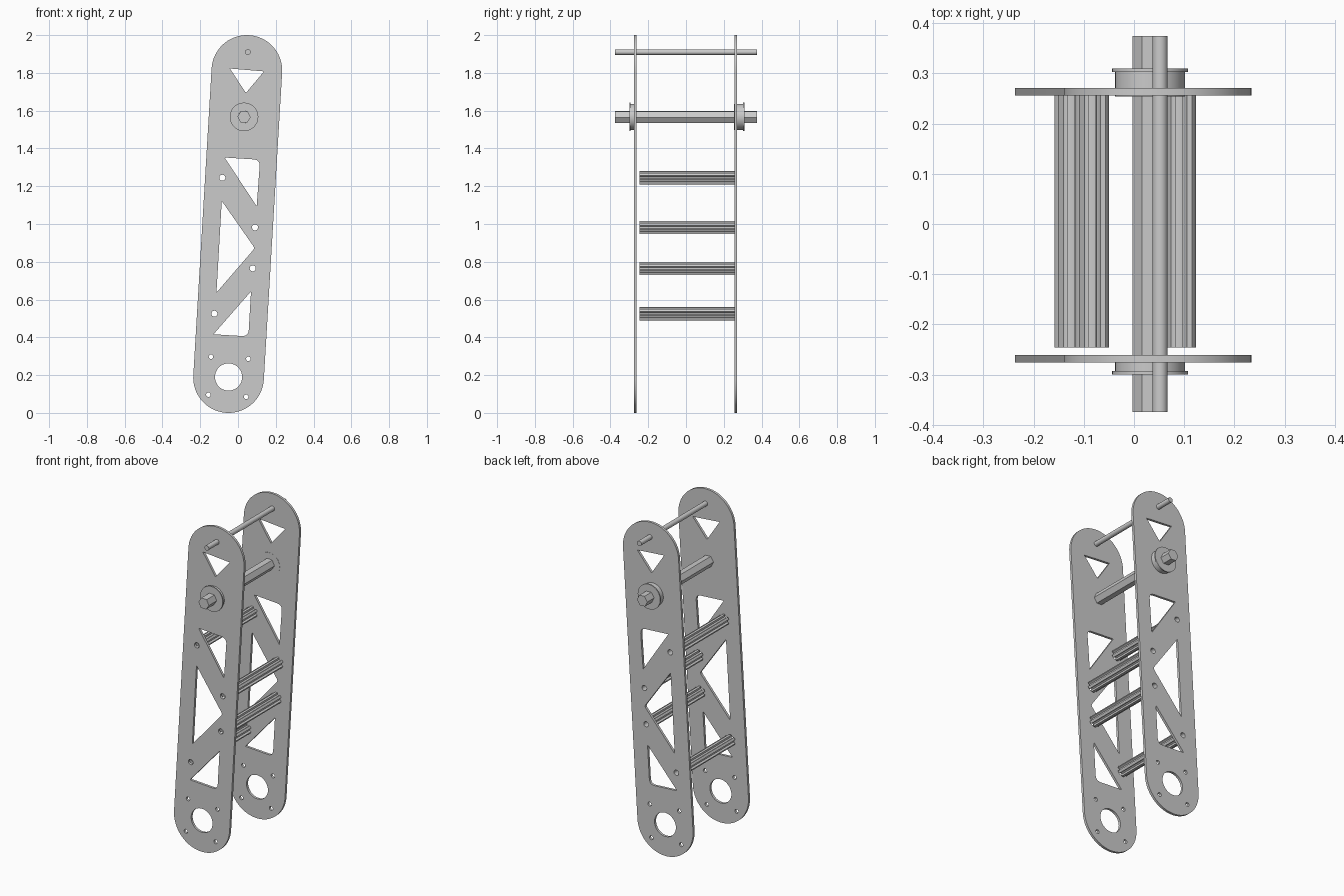
import bpy, bmesh
from math import sin, cos, pi, radians, atan2
from mathutils import Vector

if "Cube" in bpy.data.objects:
    bpy.data.objects.remove(bpy.data.objects["Cube"])

TILT = atan2(0.097, 1.626)


def arc(cx, cz, r, a0, a1, n):
    return [(cx + r * cos(a0 + (a1 - a0) * i / n),
             cz + r * sin(a0 + (a1 - a0) * i / n)) for i in range(n + 1)]


def circle(c, r, n=32, turn=0.0):
    return arc(c[0], c[1], r, turn, turn + 2 * pi, n)[:-1]


def rounded(corners):
    """Polygon from (x, z, cut) corners, each rounded by a small curve."""
    pts = []
    for i, (x, z, cut) in enumerate(corners):
        p = Vector((x, z))
        a = p + (Vector(corners[i - 1][:2]) - p).normalized() * cut
        b = p + (Vector(corners[(i + 1) % len(corners)][:2]) - p).normalized() * cut
        n = 6
        for k in range(n + 1):
            t = k / n
            pts.append(tuple(a * (1 - t) ** 2 + p * 2 * t * (1 - t) + b * t * t))
    return pts


def extrude(name, loops, y0, y1):
    """Solid from an xz outline (first loop) with holes (other loops)."""
    cu = bpy.data.curves.new(name + "_profile", 'CURVE')
    cu.dimensions = '2D'
    cu.fill_mode = 'BOTH'
    cu.extrude = (y1 - y0) / 2
    for loop in loops:
        s = cu.splines.new('POLY')
        s.points.add(len(loop) - 1)
        for p, (x, z) in zip(s.points, loop):
            p.co = (x, z, 0, 1)
        s.use_cyclic_u = True
    tmp = bpy.data.objects.new(name + "_profile", cu)
    bpy.context.scene.collection.objects.link(tmp)
    dg = bpy.context.evaluated_depsgraph_get()
    me = bpy.data.meshes.new_from_object(tmp.evaluated_get(dg))
    bpy.data.objects.remove(tmp)
    bm = bmesh.new()
    bm.from_mesh(me)
    bmesh.ops.remove_doubles(bm, verts=bm.verts, dist=1e-5)
    for v in bm.verts:
        x, z, d = v.co
        v.co = (x, (y0 + y1) / 2 - d, z)
    bmesh.ops.recalc_face_normals(bm, faces=bm.faces)
    bm.to_mesh(me)
    bm.free()
    me.name = name
    me.shade_smooth()
    me.set_sharp_from_angle(angle=radians(30))
    ob = bpy.data.objects.new(name, me)
    bpy.context.scene.collection.objects.link(ob)
    return ob


# Side plates: slanted stadium with lightening cut-outs and bolt holes
LOW, HIGH, R = (-0.05, 0.187), (0.047, 1.813), 0.187
outline = (arc(*HIGH, R, -TILT, pi - TILT, 40)
           + arc(*LOW, R, pi - TILT, 2 * pi - TILT, 40))
cutouts = [
    rounded([(-0.043, 1.823, .004), (0.138, 1.808, .004), (0.042, 1.694, .008)]),
    rounded([(-0.071, 1.352, .008), (0.117, 1.340, .035), (0.099, 1.094, .006)]),
    rounded([(-0.086, 1.122, .008), (0.089, 0.872, .014), (-0.114, 0.637, .006)]),
    rounded([(0.069, 0.643, .006), (0.055, 0.405, .035), (-0.130, 0.416, .006)]),
]
standoffs = [(-0.083, 1.245), (0.090, 0.982), (0.078, 0.765), (-0.125, 0.525)]
bolts = [(-0.143, 0.297), (0.055, 0.286), (-0.157, 0.096), (0.043, 0.085)]
holes = (cutouts + [circle((-0.05, 0.19), 0.072, 48)]
         + [circle(c, 0.016, 24) for c in standoffs]
         + [circle(c, 0.012, 20) for c in bolts])
extrude("front_side_plate", [outline] + holes, -0.276, -0.261)
extrude("back_side_plate", [outline] + holes, 0.256, 0.271)

# Fluted hollow standoffs between the plates
for i, (cx, cz) in enumerate(standoffs):
    flutes = []
    for k in range(6):
        a = pi / 2 + k * pi / 3
        flutes += arc(cx, cz, 0.035, a - 0.22, a + 0.22, 5)
        flutes += arc(cx, cz, 0.024, a + 0.33, a + pi / 3 - 0.33, 3)
    extrude(f"fluted_standoff_{i + 1}",
            [flutes, circle((cx, cz), 0.016, 24)], -0.246, 0.256)

# Hexagonal shaft and thin round top rod
SHAFT = (0.032, 1.567)
extrude("hex_shaft", [circle(SHAFT, 0.035, 6, -TILT)], -0.375, 0.375)
extrude("top_rod", [circle((0.052, 1.91), 0.015, 32)], -0.375, 0.375)

# Flanged bearings around the shaft
for side, hub, flange in (("front", (-0.294, -0.262), (-0.300, -0.293)),
                          ("back", (0.2545, 0.304), (0.303, 0.310))):
    bore = circle(SHAFT, 0.0351, 6, -TILT)
    extrude(side + "_bearing_hub", [circle(SHAFT, 0.0695, 48), bore], *hub)
    extrude(side + "_bearing_flange", [circle(SHAFT, 0.0755, 48), bore], *flange)
